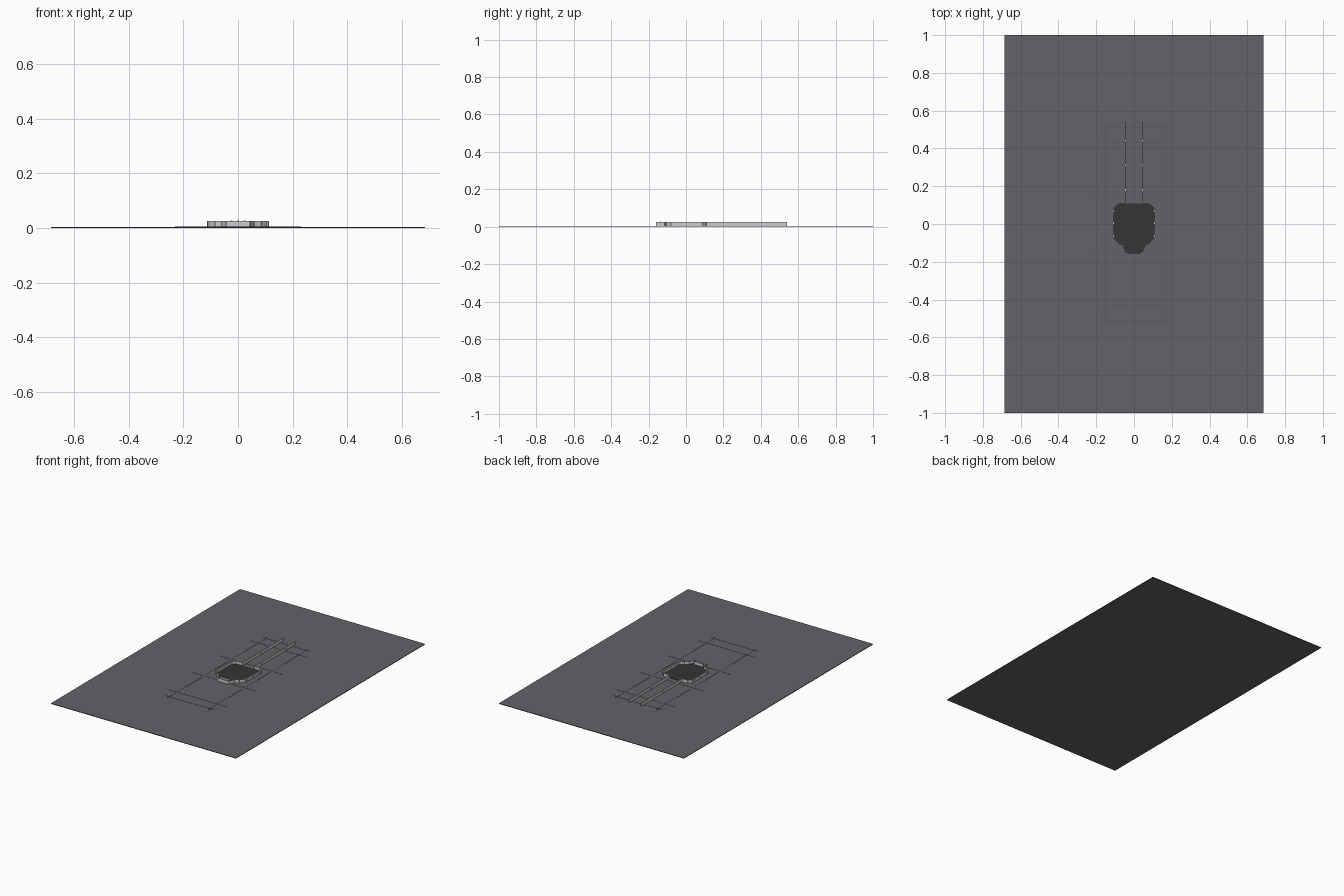
import bpy, bmesh
from math import atan2, hypot
from mathutils import Matrix, Vector

if "Cube" in bpy.data.objects:
    bpy.data.objects.remove(bpy.data.objects["Cube"])


def colour(name, rgb):
    m = bpy.data.materials.new(name)
    m.diffuse_color = (*rgb, 1)
    m.use_nodes = True
    m.node_tree.nodes["Principled BSDF"].inputs["Base Color"].default_value = m.diffuse_color
    return m


GROUND = colour("ground_grey", (0.125, 0.122, 0.138))
DARK = colour("floor_dark", (0.035, 0.035, 0.036))
LINE = colour("line_grey", (0.09, 0.09, 0.1))
BLUE = colour("light_blue", (0.2, 0.25, 0.75))
PALE = colour("pale", (0.6, 0.6, 0.62))
BASE, TOP = 0.004, 0.025


def add_box(bm, centre, size, angle=0.0):
    mat = (Matrix.Translation(centre) @ Matrix.Rotation(angle, 4, 'Z')
           @ Matrix.Diagonal((*size, 1)))
    bmesh.ops.create_cube(bm, size=1, matrix=mat)


def finish(bm, name, mat=None):
    me = bpy.data.meshes.new(name)
    bm.to_mesh(me)
    bm.free()
    ob = bpy.data.objects.new(name, me)
    bpy.context.collection.objects.link(ob)
    if mat:
        me.materials.append(mat)
    return ob


def boxes(name, items, mat=None):
    bm = bmesh.new()
    for it in items:
        add_box(bm, *it)
    return finish(bm, name, mat)


def wall(p, q, thick, z0=BASE, z1=TOP):
    dx, dy = q[0] - p[0], q[1] - p[1]
    return (((p[0] + q[0]) / 2, (p[1] + q[1]) / 2, (z0 + z1) / 2),
            (hypot(dx, dy) + thick * 0.6, thick, z1 - z0), atan2(dy, dx))


def mirrored(pts):
    return pts + [(-x, y) for x, y in reversed(pts)]


# ground plate
boxes("ground_plate", [((0, 0, BASE / 2), (1.37, 2, BASE))], GROUND)

# dark floor of the chamber, outlined from its right half
half = [(0.045, 0.108), (0.085, 0.108), (0.108, 0.085), (0.108, -0.075),
        (0.08, -0.105), (0.06, -0.115), (0.04, -0.157)]
bm = bmesh.new()
face = bm.faces.new([bm.verts.new((x, y, BASE)) for x, y in reversed(mirrored(half))])
res = bmesh.ops.extrude_face_region(bm, geom=[face])
bmesh.ops.translate(bm, vec=Vector((0, 0, 0.002)),
                    verts=[v for v in res["geom"] if isinstance(v, bmesh.types.BMVert)])
bmesh.ops.recalc_face_normals(bm, faces=bm.faces)
finish(bm, "chamber_floor", DARK)

# chamber walls, open at the back for the corridor
loop = mirrored(half)
boxes("chamber_walls", [wall(a, b, 0.004) for a, b in zip(loop, loop[1:])])

# pillars on the outside of the walls
pillars = []
for s in (-1, 1):
    for x, y in half[1:]:
        pillars.append(((s * x, y, (BASE + TOP) / 2), (0.008, 0.008, TOP - BASE)))
    for y in (0.07, 0.005, -0.062):
        pillars.append(((s * 0.109, y, (BASE + TOP) / 2), (0.01, 0.008, TOP - BASE)))
boxes("wall_pillars", pillars)

# corridor side walls with small posts
boxes("corridor_walls", [wall((s * 0.045, 0.108), (s * 0.045, 0.54), 0.004)
                         for s in (-1, 1)])
boxes("corridor_posts", [((s * 0.045, y, (BASE + TOP) / 2), (0.008, 0.008, TOP - BASE))
                         for s in (-1, 1) for y in (0.18, 0.31, 0.44)])

# console and small lamps in the front bay
boxes("front_console", [((0, -0.135, 0.015), (0.07, 0.006, 0.02))], PALE)
boxes("console_lamps", [((x, -0.135, 0.0265), (0.008, 0.005, 0.003))
                        for x in (-0.024, 0, 0.024)], BLUE)

# thin grid lines on the ground
lines = []
for s in (-1, 1):
    for y, w in ((0.51, 0.36), (0.43, 0.43), (0.145, 0.46)):
        lines.append(((0, s * y, BASE + 0.0005), (w, 0.002, 0.001)))
    lines.append(((s * 0.15, 0, BASE + 0.0005), (0.002, 1.06, 0.001)))
boxes("ground_lines", lines, LINE)
